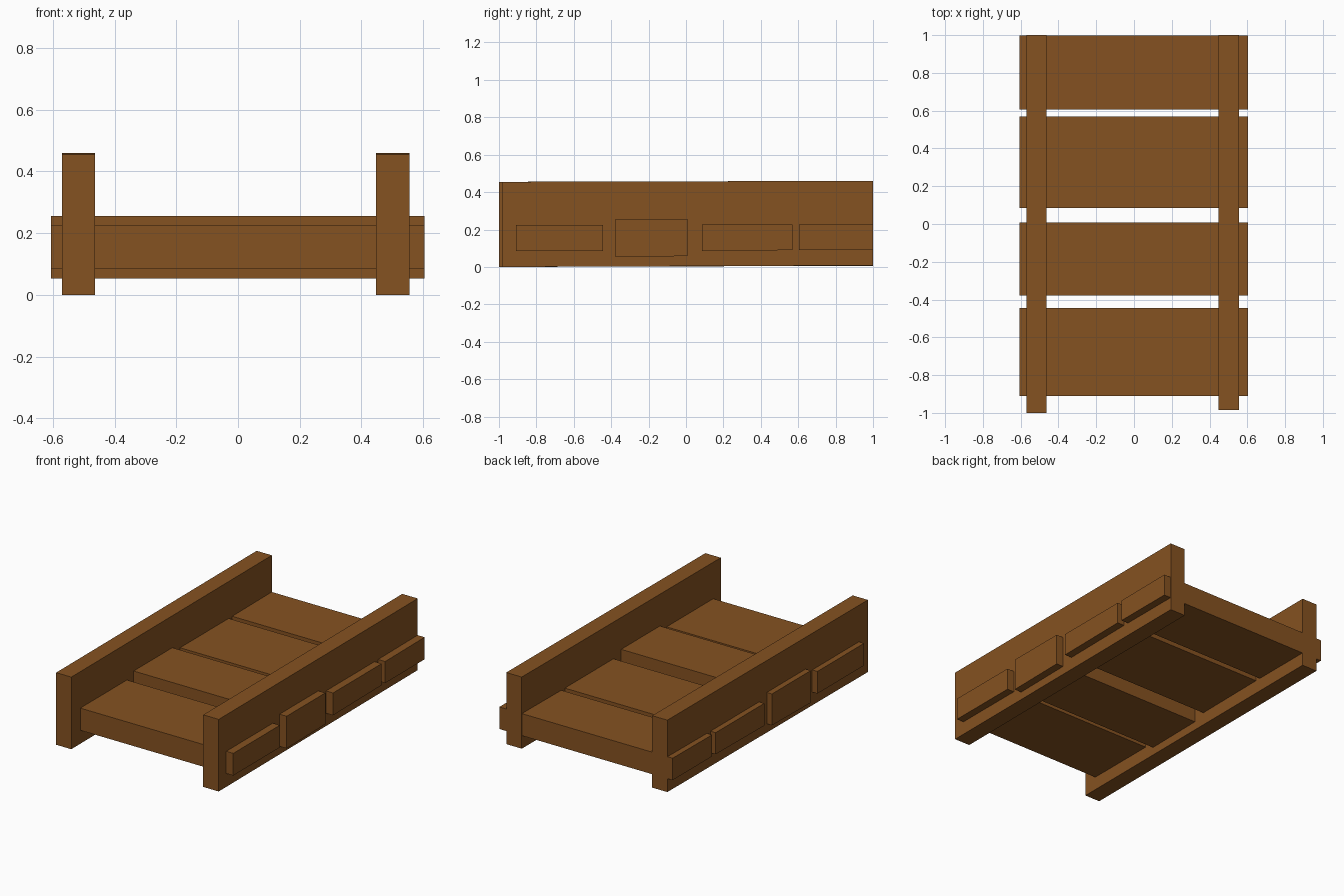
import bpy

if "Cube" in bpy.data.objects:
    bpy.data.objects.remove(bpy.data.objects["Cube"])

wood = bpy.data.materials.new("brown_wood")
wood.diffuse_color = (0.235, 0.084, 0.015, 1)
wood.use_nodes = True
wood.node_tree.nodes["Principled BSDF"].inputs["Base Color"].default_value = wood.diffuse_color


def beam(name, x, y, z_front, z_back):
    """Box whose bottom and top heights may differ from front to back."""
    verts = [(px, py, pz)
             for py, zs in zip(y, (z_front, z_back))
             for pz in zs
             for px in x]
    faces = [(0, 1, 3, 2), (5, 4, 6, 7), (0, 4, 5, 1),
             (2, 3, 7, 6), (0, 2, 6, 4), (1, 5, 7, 3)]
    mesh = bpy.data.meshes.new(name)
    mesh.from_pydata(verts, [], faces)
    mesh.materials.append(wood)
    obj = bpy.data.objects.new(name, mesh)
    bpy.context.collection.objects.link(obj)
    return obj


# Two long upright side boards, very slightly uneven
beam("left_side_board", (-0.57, -0.464), (-1.0, 1.0), (0.0, 0.455), (0.006, 0.46))
beam("right_side_board", (0.447, 0.555), (-0.985, 1.0), (0.0, 0.455), (0.008, 0.46))

# Four cross planks passing through the side boards
planks = [((-0.91, -0.445), (0.085, 0.225), (0.085, 0.225)),
          ((-0.378, 0.008), (0.053, 0.256), (0.058, 0.256)),
          ((0.085, 0.57), (0.085, 0.226), (0.090, 0.226)),
          ((0.605, 0.999), (0.090, 0.226), (0.090, 0.229))]
for i, (y, z_front, z_back) in enumerate(planks, 1):
    beam(f"cross_plank_{i}", (-0.606, 0.604), y, z_front, z_back)
